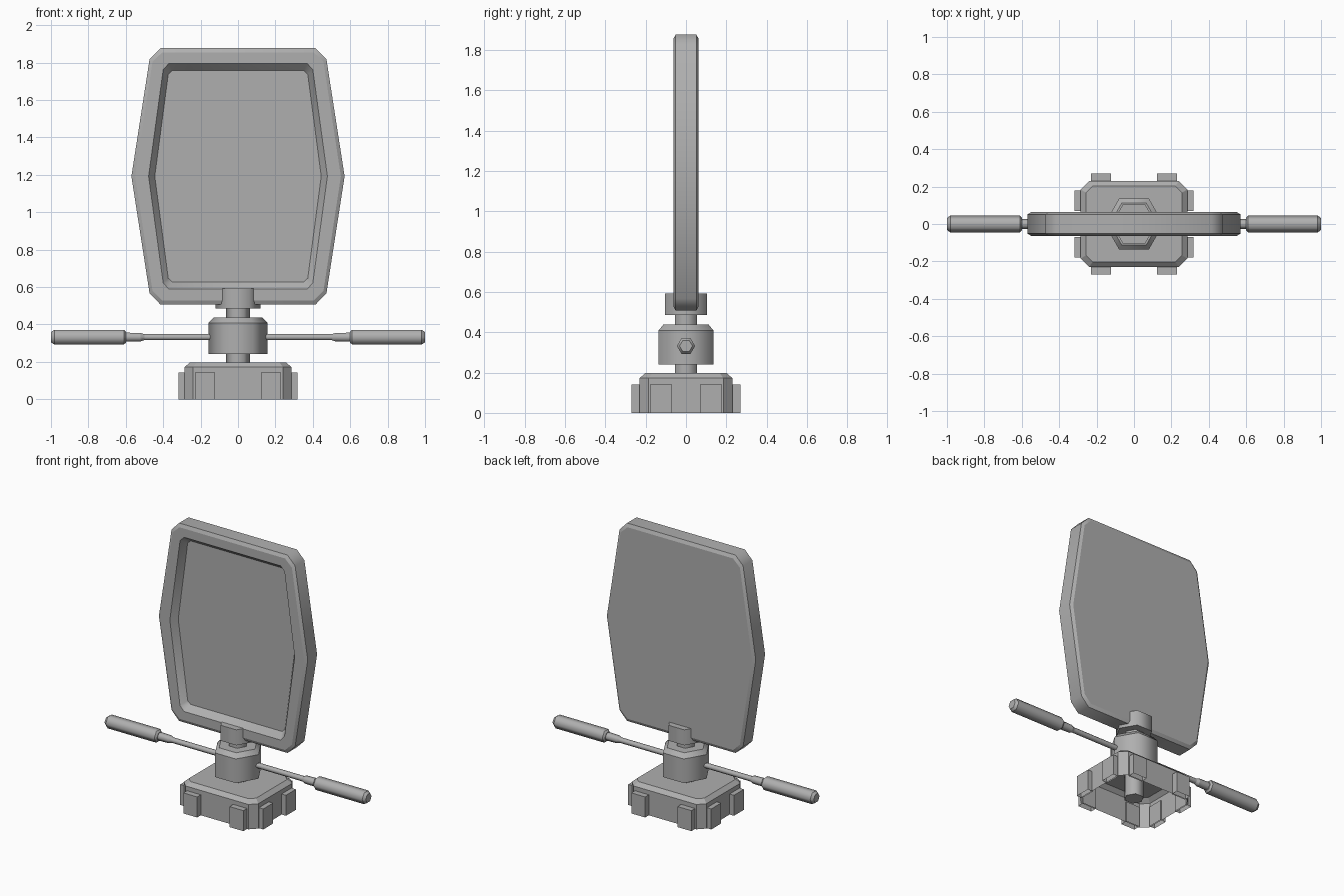
import bpy, math

if "Cube" in bpy.data.objects:
    bpy.data.objects.remove(bpy.data.objects["Cube"])

# Dark grey used on every part
grey = bpy.data.materials.new("dark_grey")
grey.diffuse_color = (0.43, 0.43, 0.43, 1)
grey.use_nodes = True
grey.node_tree.nodes["Principled BSDF"].inputs["Base Color"].default_value = grey.diffuse_color


def loft(name, loops, cap_start=True, cap_end=True, smooth=False):
    """Skin a stack of equal-length loops; smooth shades around, with creased rings."""
    n = len(loops[0])
    verts = [p for loop in loops for p in loop]
    faces = []
    for k in range(len(loops) - 1):
        for i in range(n):
            j = (i + 1) % n
            faces.append((k * n + i, k * n + j, (k + 1) * n + j, (k + 1) * n + i))
    sides = len(faces)
    if cap_start:
        faces.append(tuple(reversed(range(n))))
    if cap_end:
        faces.append(tuple(range(len(verts) - n, len(verts))))
    mesh = bpy.data.meshes.new(name)
    mesh.from_pydata(verts, [], faces)
    mesh.update()
    if smooth:
        for poly in mesh.polygons:
            poly.use_smooth = poly.index < sides
        sharp = mesh.attributes.new("sharp_edge", 'BOOLEAN', 'EDGE')
        for edge in mesh.edges:
            a, b = edge.vertices
            sharp.data[edge.index].value = a // n == b // n
    mesh.materials.append(grey)
    obj = bpy.data.objects.new(name, mesh)
    bpy.context.collection.objects.link(obj)
    return obj


HEX = [(math.cos(math.radians(a)), math.sin(math.radians(a))) for a in range(0, 360, 60)]


def hex_post(name, profile):
    """Six-sided upright turning from (radius, z) pairs."""
    return loft(name, [[(r * c, r * s, z) for c, s in HEX] for r, z in profile], smooth=True)


def hex_bar(name, profile, z0, side):
    """Six-sided horizontal turning from (radius, x) pairs, on either side."""
    return loft(name, [[(side * x, side * r * c, z0 + r * s) for c, s in HEX]
                       for r, x in profile], smooth=True)


def octagon(w, d, c, z):
    """Rectangle with cut corners."""
    return [(w, c - d, z), (w, d - c, z), (w - c, d, z), (c - w, d, z),
            (-w, d - c, z), (-w, c - d, z), (c - w, -d, z), (w - c, -d, z)]


def panel_loop(mid, cx, cz, tx, tz, y, z0=1.192):
    """Barrel-sided outline with clipped corners."""
    half = [(tx, -tz), (cx, -cz), (mid, 0), (cx, cz), (tx, tz)]
    pts = half + [(-x, -z) for x, z in half]
    return [(x, y, z0 + z) for x, z in pts]


# Panel: back face, bevels, front rim and sunken floor
outer = (0.57, 0.473, 0.625, 0.415, 0.685)
bevel = (0.55, 0.457, 0.612, 0.405, 0.663)
lip = (0.478, 0.40, 0.57, 0.37, 0.603)
floor = (0.445, 0.373, 0.545, 0.35, 0.566)
loft("screen_panel", [panel_loop(*o, y) for o, y in (
    (bevel, 0.063), (outer, 0.051), (outer, -0.051),
    (bevel, -0.063), (lip, -0.063), (floor, -0.018))], smooth=True)

# Central column
hex_post("panel_bracket", [(0.12, 0.485), (0.12, 0.592)])
hex_post("pivot_shaft", [(0.063, 0.02), (0.063, 0.52)])
hex_post("hub", [(0.158, 0.241), (0.158, 0.408), (0.13, 0.438)])

# Handles on both sides
for side, label in ((1, "right"), (-1, "left")):
    hex_bar(label + "_rod", [(0.018, 0.0), (0.018, 0.5), (0.026, 0.52), (0.028, 0.615)],
            0.332, side)
    hex_bar(label + "_grip", [(0.033, 0.598), (0.045, 0.61), (0.045, 0.982), (0.032, 1.0)],
            0.332, side)

# Base shell, open underneath
loft("base", [octagon(0.285, 0.23, 0.045, 0), octagon(0.285, 0.23, 0.045, 0.172),
              octagon(0.257, 0.203, 0.035, 0.197)], cap_start=False)


# Pads around the base, open underneath
def pad(name, x0, x1, y0, y1):
    ring = [(x0, y0), (x1, y0), (x1, y1), (x0, y1)]
    loft(name, [[(x, y, z) for x, y in ring] for z in (0, 0.142)], cap_start=False)


def span(a, b, s):
    return tuple(sorted((a * s, b * s)))


for sx, lx in ((1, "right"), (-1, "left")):
    for sy, ly in ((1, "back"), (-1, "front")):
        pad(f"{ly}_{lx}_pad", *span(0.124, 0.23, sx), *span(0.222, 0.27, sy))
        pad(f"{lx}_{ly}_side_pad", *span(0.277, 0.318, sx), *span(0.07, 0.178, sy))
